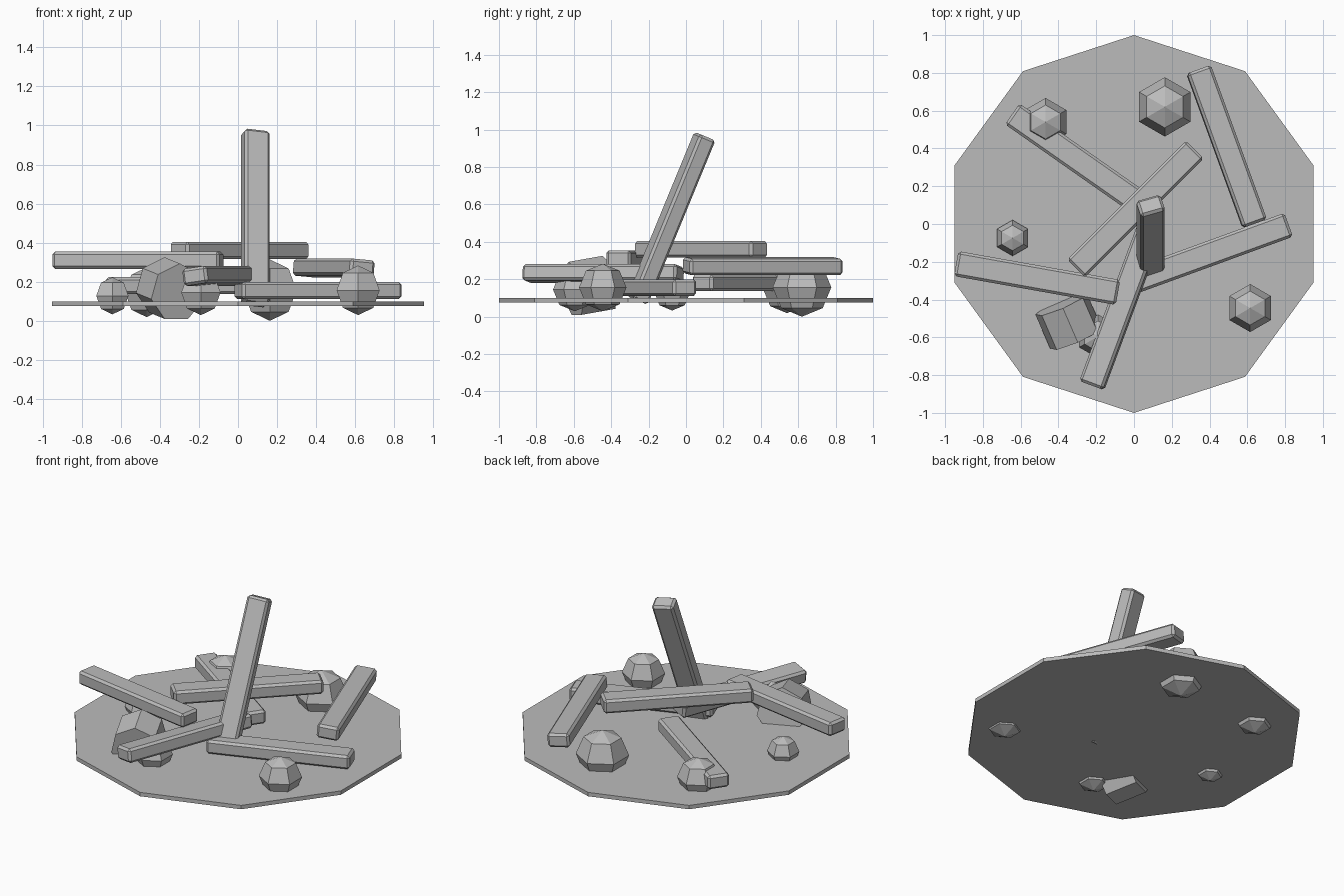
import bpy, bmesh
from math import radians, sin, cos, pi
from mathutils import Matrix, Vector, Euler

if "Cube" in bpy.data.objects:
    bpy.data.objects.remove(bpy.data.objects["Cube"])

grey = bpy.data.materials.new("ash_grey")
grey.diffuse_color = (0.5, 0.5, 0.5, 1)
grey.use_nodes = True
grey.node_tree.nodes["Principled BSDF"].inputs["Base Color"].default_value = grey.diffuse_color


def add_object(name, bm, matrix):
    bmesh.ops.recalc_face_normals(bm, faces=bm.faces)
    mesh = bpy.data.meshes.new(name)
    bm.to_mesh(mesh)
    bm.free()
    mesh.materials.append(grey)
    ob = bpy.data.objects.new(name, mesh)
    ob.matrix_world = matrix
    bpy.context.collection.objects.link(ob)
    return ob


def turned(name, sides, profile, phase, matrix):
    """Faceted solid from (radius, z) rings; radius 0 gives a pole."""
    bm = bmesh.new()
    rings = []
    for r, z in profile:
        if r == 0:
            rings.append([bm.verts.new((0, 0, z))] * sides)
        else:
            angles = [phase + 2 * pi * i / sides for i in range(sides)]
            rings.append([bm.verts.new((r * cos(a), r * sin(a), z)) for a in angles])
    for a, b in zip(rings, rings[1:]):
        for i in range(sides):
            j = (i + 1) % sides
            quad = [a[i], a[j], b[j], b[i]]
            bm.faces.new(list(dict.fromkeys(quad)))
    for ring, (r, z) in ((rings[0], profile[0]), (rings[-1], profile[-1])):
        if r > 0:
            bm.faces.new(ring)
    return add_object(name, bm, matrix)


def beam(name, size, matrix):
    """Box with chamfered edges."""
    bm = bmesh.new()
    bmesh.ops.create_cube(bm, size=1)
    bmesh.ops.scale(bm, vec=size, verts=bm.verts)
    ob = add_object(name, bm, matrix)
    bev = ob.modifiers.new("chamfer", 'BEVEL')
    bev.width = 0.014
    bev.segments = 1
    return ob


# Ground disc
turned("ground_disc", 10, [(1, 0.075), (1, 0.1)], pi / 2, Matrix())

# Six-sided stones half sunk into the disc: x, y, z, radius
stones = [
    (0.163, 0.62, 0.157, 0.157),
    (-0.468, 0.54, 0.146, 0.127),
    (-0.643, -0.074, 0.128, 0.095),
    (0.615, -0.445, 0.156, 0.127),
    (-0.19, -0.595, 0.145, 0.116),
]
k = 0.7071
for i, (x, y, z, r) in enumerate(stones, 1):
    profile = [(0, -r), (k * r, -k * r), (r, 0), (k * r, k * r), (0, r)]
    turned(f"stone_{i}", 6, profile, pi / 2, Matrix.Translation((x, y, z)))

# Seven-sided block lying on its side, slightly tipped
axis = Vector((0.39, -0.9, -0.16)).normalized()
up = (Vector((0, 0, 1)) - axis * axis.z).normalized()
side = axis.cross(up)
rot = Matrix((up, side, axis)).transposed().to_4x4()
turned("fallen_block", 7, [(0.151, -0.1), (0.151, 0.1)], 0,
       Matrix.Translation((-0.346, -0.515, 0.16)) @ rot)

# Scattered planks: x, y, z, length, yaw, roll (degrees)
planks = [
    (-0.513, -0.286, 0.31, 0.87, -10.1, 0),
    (0.008, 0.08, 0.36, 0.89, 45, 0),
    (0.49, 0.41, 0.27, 0.87, -70, -5),
    (0.41, -0.153, 0.155, 0.87, 20, 0),
    (-0.07, -0.443, 0.23, 0.88, 69.6, -8),
    (-0.288, 0.333, 0.18, 0.87, -35, 0),
]
for i, (x, y, z, length, yaw, roll) in enumerate(planks, 1):
    turn = Euler((radians(roll), 0, radians(yaw))).to_matrix().to_4x4()
    beam(f"plank_{i}", (length, 0.134, 0.088),
         Matrix.Translation((x, y, z)) @ turn)

# Leaning upright post
lean = Matrix.Rotation(radians(-22.4), 4, 'X') @ Matrix.Rotation(radians(17), 4, 'Z')
beam("leaning_post", (0.134, 0.095, 0.95),
     Matrix.Translation((0.088, -0.08, 0.526)) @ lean)
